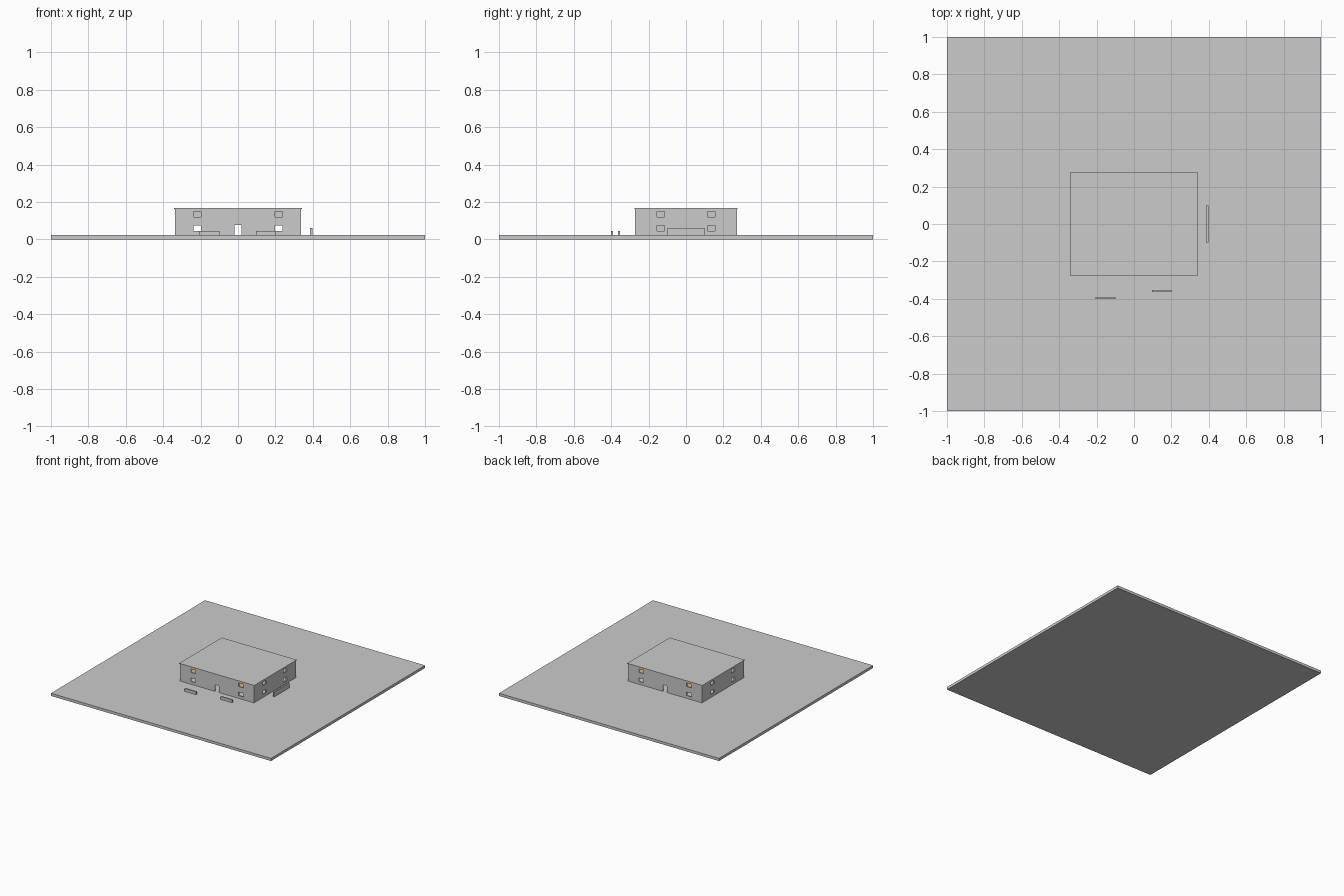
import bpy, bmesh
from mathutils import Matrix, Vector

if "Cube" in bpy.data.objects:
    bpy.data.objects.remove(bpy.data.objects["Cube"])


def add_box(bm, lo, hi):
    lo, hi = Vector(lo), Vector(hi)
    size = hi - lo
    m = Matrix.Translation((lo + hi) / 2) @ Matrix.Diagonal((*size, 1))
    bmesh.ops.create_cube(bm, size=1, matrix=m)


def boxes(name, spans, color=None):
    bm = bmesh.new()
    for lo, hi in spans:
        add_box(bm, lo, hi)
    me = bpy.data.meshes.new(name)
    bm.to_mesh(me)
    bm.free()
    ob = bpy.data.objects.new(name, me)
    bpy.context.collection.objects.link(ob)
    if color:
        mat = bpy.data.materials.new(name + "_color")
        mat.diffuse_color = color
        mat.use_nodes = True
        mat.node_tree.nodes["Principled BSDF"].inputs["Base Color"].default_value = mat.diffuse_color
        me.materials.append(mat)
    return ob


def cut(target, cutter):
    cutter.hide_render = True
    mod = target.modifiers.new("cut", 'BOOLEAN')
    mod.operation, mod.solver, mod.object = 'DIFFERENCE', 'EXACT', cutter
    bpy.context.view_layer.objects.active = target
    bpy.ops.object.modifier_apply(modifier=mod.name)
    bpy.data.objects.remove(cutter)


W, D, T = 0.336, 0.272, 0.01      # half width, half depth, wall thickness
G, MID, TOP = 0.022, 0.094, 0.163  # ground, storey seam, wall top


def storey(name, z0, z1, win, door):
    walls = boxes(name, [((-W, -D, z0), (W, D, z1))])
    cut(walls, boxes("room_cutter", [((-W + T, -D + T, z0 - .02), (W - T, D - T, z1 + .02))]))
    # windows on all four sides, doors front and back
    holes = []
    for s in (-1, 1):
        y0, y1 = s * D - .03, s * D + .03
        x0, x1 = s * W - .03, s * W + .03
        for t in (-1, 1):
            holes.append(((t * .218 - .021, y0, win[0]), (t * .218 + .021, y1, win[1])))
            holes.append(((x0, t * .134 - .02, win[0]), (x1, t * .134 + .02, win[1])))
        if door:
            holes.append(((-.019, y0, z0 - .01), (.019, y1, .076)))
    cut(walls, boxes("opening_cutter", holes))


# Site slab
boxes("ground_slab", [((-1, -1, 0), (1, 1, G))])

# Two storeys with a floor between, and the overhanging roof
storey("lower_walls", G, MID, (.045, .074), True)
storey("upper_walls", MID, TOP, (.119, .148), False)
boxes("upper_floor", [((-W + T, -D + T, .09), (W - T, D - T, .096))], (.7, .45, .25, 1))
boxes("roof", [((-.341, -.276, TOP), (.341, .276, .168))])

# Inner partitions
boxes("lower_partitions", [((s * .1 - .004, -D + T, G), (s * .1 + .004, D - T, .09)) for s in (-1, 1)])
boxes("upper_partition_long", [((-W + T, -.004, .096), (W - T, .004, TOP))])
boxes("upper_partition_cross", [((-.004, s * .133 - .129, .096), (.004, s * .133 + .129, TOP)) for s in (-1, 1)])

# Low garden walls
boxes("left_garden_wall", [((-.205, -.401, G), (-.1, -.389, .045))])
boxes("right_garden_wall", [((.095, -.364, G), (.2, -.352, .045))])
boxes("side_garden_wall", [((.386, -.1, G), (.399, .1, .061))])
